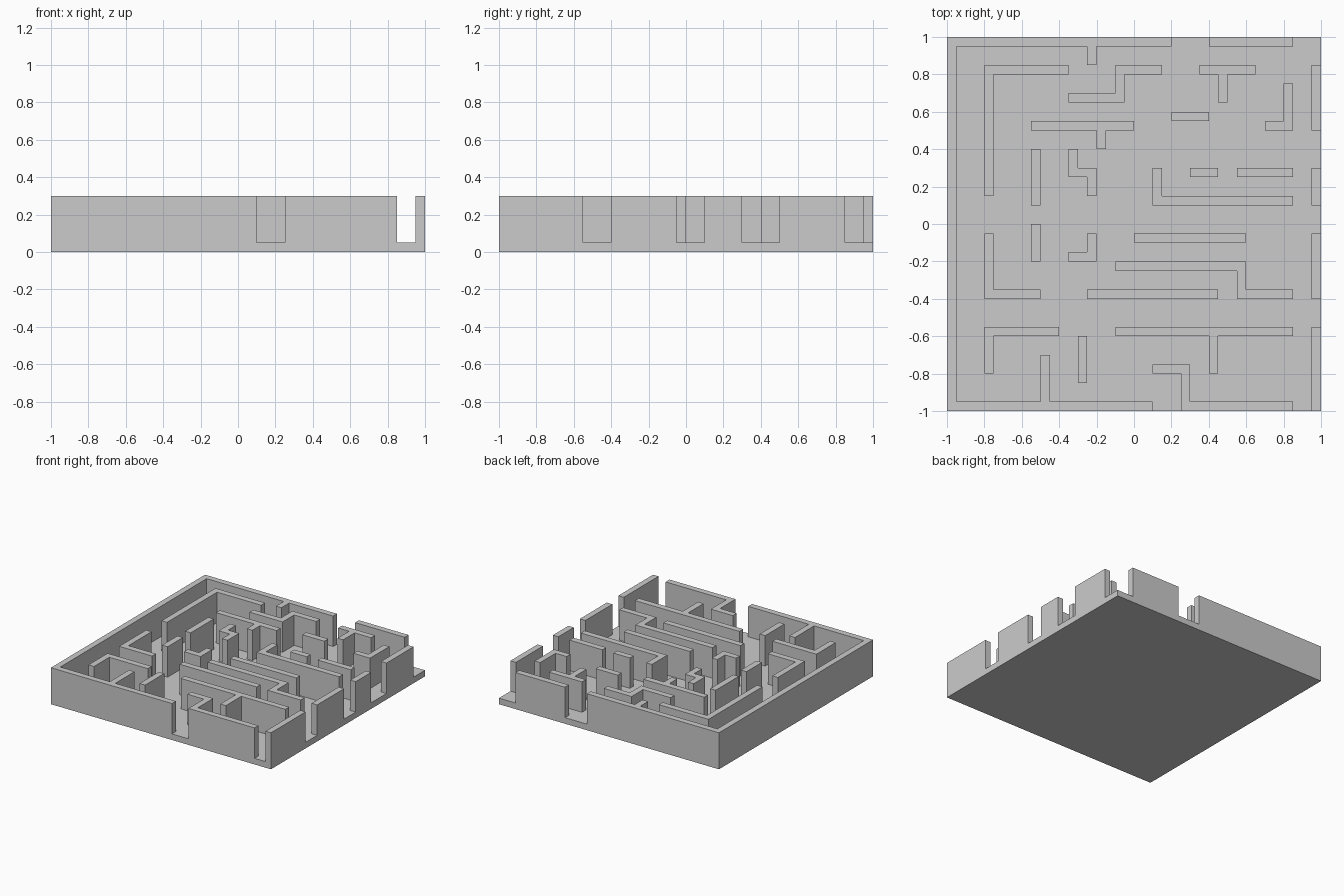
import bpy
import bmesh
import math

CELL = 0.05          # wall thickness and grid step
FLOOR = 0.05
WALL_TOP = 0.3

default = bpy.data.objects.get("Cube")
if default:
    bpy.data.objects.remove(default, do_unlink=True)

# Each wall is a path of cells; cell (0, 0) has its lower corner at the centre
outer_walls = [
    [(3, 19), (-20, 19), (-20, -20), (1, -20)],
    [(8, 19), (16, 19)],
    [(5, -20), (16, -20)],
    [(19, -20), (19, -12)],
    [(19, -8), (19, -2)],
    [(19, 2), (19, 5)],
    [(19, 10), (19, 16)],
]
back_walls = [
    [(-5, 19), (-5, 17)],
    [(-8, 16), (-16, 16), (-16, 3)],
    [(2, 16), (-2, 16), (-2, 13), (-7, 13)],
    [(7, 16), (12, 16)],
    [(9, 16), (9, 13)],
    [(16, 14), (16, 10), (14, 10)],
    [(4, 11), (7, 11)],
    [(-11, 10), (-1, 10)],
    [(-4, 10), (-4, 8)],
    [(-11, 7), (-11, 2)],
    [(-7, 7), (-7, 5), (-5, 5), (-5, 3)],
    [(2, 5), (2, 2), (16, 2)],
    [(6, 5), (8, 5)],
    [(11, 5), (16, 5)],
]
front_walls = [
    [(-11, -1), (-11, -4)],
    [(-5, -2), (-5, -4), (-7, -4)],
    [(0, -2), (11, -2)],
    [(-2, -5), (11, -5), (11, -8), (16, -8)],
    [(-5, -8), (8, -8)],
    [(-16, -2), (-16, -8), (-11, -8)],
    [(-9, -12), (-16, -12), (-16, -16)],
    [(-6, -13), (-6, -17)],
    [(-2, -12), (16, -12)],
    [(8, -12), (8, -16)],
    [(2, -16), (5, -16), (5, -20)],
    [(-10, -15), (-10, -20)],
]


def path_cells(path):
    """All cells covered by the straight legs of a path."""
    cells = set()
    for (ax, ay), (bx, by) in zip(path, path[1:]):
        for x in range(min(ax, bx), max(ax, bx) + 1):
            for y in range(min(ay, by), max(ay, by) + 1):
                cells.add((x, y))
    return cells


wall_cells = set()
for wall in outer_walls + back_walls + front_walls:
    wall_cells |= path_cells(wall)


def is_wall(face):
    c = face.calc_center_median()
    return (math.floor(c.x / CELL), math.floor(c.y / CELL)) in wall_cells


def moved_verts(result, dz):
    for v in result["geom"]:
        if isinstance(v, bmesh.types.BMVert):
            v.co.z += dz


# Floor sheet
bm = bmesh.new()
segments = round(2 / CELL)
bmesh.ops.create_grid(bm, x_segments=segments, y_segments=segments, size=1)
for v in bm.verts:
    v.co.z = FLOOR

# Slab sides and underside
rim = [e for e in bm.edges if e.is_boundary]
moved_verts(bmesh.ops.extrude_edge_only(bm, edges=rim), -FLOOR)
bmesh.ops.holes_fill(bm, edges=[e for e in bm.edges if e.is_boundary])

# Raise the walls out of the floor
raised = [f for f in bm.faces
          if abs(f.calc_center_median().z - FLOOR) < 0.001 and is_wall(f)]
moved_verts(bmesh.ops.extrude_face_region(bm, geom=raised), WALL_TOP - FLOOR)

# Merge coplanar faces everywhere except the pierced floor
bmesh.ops.recalc_face_normals(bm, faces=bm.faces[:])
floor_verts = {v for f in bm.faces for v in f.verts
               if abs(f.calc_center_median().z - FLOOR) < 0.001}
bmesh.ops.dissolve_limit(
    bm, angle_limit=math.radians(1),
    verts=[v for v in bm.verts if v not in floor_verts],
    edges=[e for e in bm.edges if not floor_verts.issuperset(e.verts)])

mesh = bpy.data.meshes.new("maze_block")
bm.to_mesh(mesh)
bm.free()
maze = bpy.data.objects.new("maze_block", mesh)
bpy.context.collection.objects.link(maze)

# Plain grey
grey = bpy.data.materials.new("plain_grey")
grey.use_nodes = True
colour = (0.6, 0.6, 0.6, 1)
grey.diffuse_color = colour
grey.node_tree.nodes["Principled BSDF"].inputs["Base Color"].default_value = colour
mesh.materials.append(grey)
